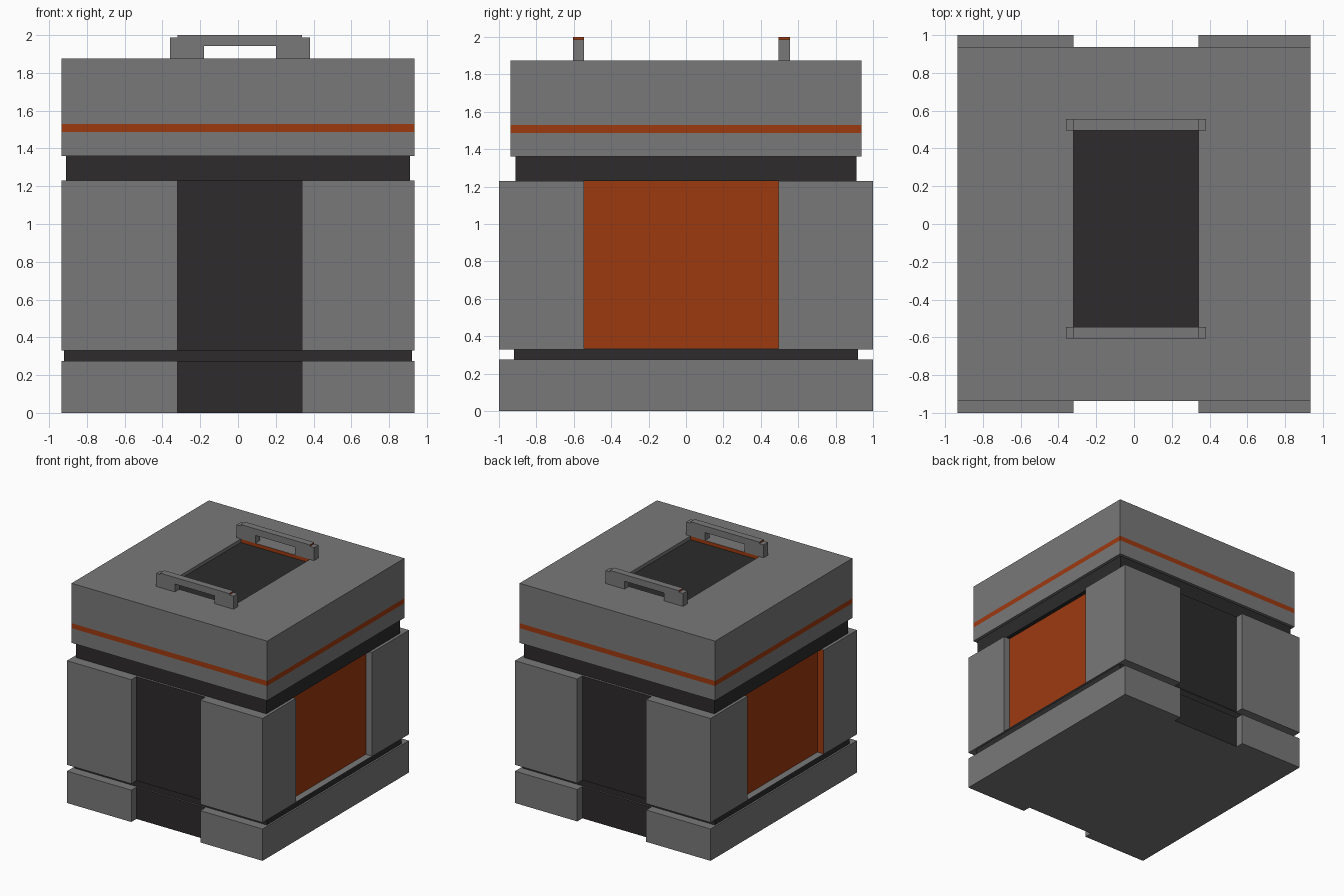
import bpy, bmesh

if "Cube" in bpy.data.objects:
    bpy.data.objects.remove(bpy.data.objects["Cube"])


def material(name, rgb):
    m = bpy.data.materials.new(name)
    m.diffuse_color = (*rgb, 1)
    m.use_nodes = True
    m.node_tree.nodes["Principled BSDF"].inputs["Base Color"].default_value = m.diffuse_color
    return m


MATS = [material("grey", (0.19, 0.19, 0.19)),
        material("charcoal", (0.026, 0.024, 0.025)),
        material("orange", (0.34, 0.042, 0.005))]
GREY, DARK, ORANGE = range(3)


def finish(name, bm):
    bmesh.ops.recalc_face_normals(bm, faces=bm.faces)
    me = bpy.data.meshes.new(name)
    bm.to_mesh(me)
    bm.free()
    for m in MATS:
        me.materials.append(m)
    ob = bpy.data.objects.new(name, me)
    bpy.context.collection.objects.link(ob)
    return ob


def prism(name, pts, lo, hi, axis="z", mat=GREY, walls=None):
    """Extrude an outline along z or y; walls maps edge index -> material."""
    bm = bmesh.new()
    place = (lambda a, b, t: (a, b, t)) if axis == "z" else (lambda a, b, t: (a, t, b))
    rings = [[bm.verts.new(place(a, b, t)) for a, b in pts] for t in (lo, hi)]
    for ring in rings:
        bm.faces.new(ring).material_index = mat
    for i in range(len(pts)):
        j = (i + 1) % len(pts)
        f = bm.faces.new((rings[0][i], rings[0][j], rings[1][j], rings[1][i]))
        f.material_index = (walls or {}).get(i, mat)
    return finish(name, bm)


def rect(x0, x1, y0, y1):
    return [(x0, y0), (x1, y0), (x1, y1), (x0, y1)]


W, D = 0.935, 1.0            # half width and depth of the lower case
XL, XR = -0.32, 0.34         # front and back channel
YL, YR = -0.545, 0.495       # side panels
CY, PX = 0.93, 0.875         # recess floors

front = [(-W, -D), (XL, -D), (XL, -CY), (XR, -CY), (XR, -D), (W, -D)]
back = [(x, -y) for x, y in reversed(front)]

# Base with front and back channel
prism("base", front + back, 0, 0.275, walls={2: DARK, 8: DARK})

# Dark groove between base and body
prism("lower_groove", rect(-0.92, 0.92, -0.92, 0.92), 0.275, 0.33, mat=DARK)

# Body with channels and recessed orange side panels
right = [(W, YL), (PX, YL), (PX, YR), (W, YR)]
left = [(-W, YR), (-PX, YR), (-PX, YL), (-W, YL)]
prism("body", front + right + back + left, 0.33, 1.23,
      walls={2: DARK, 7: ORANGE, 12: DARK, 17: ORANGE, 18: ORANGE})
for side, x0, x1 in (("right", PX, W), ("left", -W, -PX)):
    prism(side + "_panel_ledge", rect(x0, x1, YL, YR), 0.33, 0.334)

# Neck and lid layers
L = 0.9375
prism("neck", rect(-0.91, 0.91, -0.912, 0.912), 1.23, 1.36, mat=DARK)
prism("lid_lower", rect(-W, W, -L, L), 1.36, 1.487)
prism("lid_stripe", rect(-W, W, -L, L), 1.487, 1.53, mat=ORANGE)

# Upper lid with a shallow recess in its top
bm = bmesh.new()
bmesh.ops.create_cube(bm, size=2)
for v in bm.verts:
    v.co = (v.co.x * W, v.co.y * L, 1.875 if v.co.z > 0 else 1.53)
top = max(bm.faces, key=lambda f: f.calc_center_median().z)
bmesh.ops.inset_individual(bm, faces=[top], thickness=0.3)
for v in top.verts:
    v.co = (XR if v.co.x > 0 else XL, YR if v.co.y > 0 else YL, 1.875)
floor = bmesh.ops.extrude_discrete_faces(bm, faces=[top])["faces"][0]
for v in floor.verts:
    v.co.z = 1.845
floor.material_index = DARK
for e in floor.edges:
    for f in e.link_faces:
        if f is not floor and abs(f.calc_center_median().y) > 0.3:
            f.material_index = ORANGE
finish("lid_upper", bm)

# Stepped carrying handles at both ends of the recess
profile = [(-0.36, 1.875), (-0.36, 1.987), (XL, 1.987), (XL, 2.0), (XR, 2.0),
           (XR, 1.987), (0.38, 1.987), (0.38, 1.875), (0.2, 1.875),
           (0.2, 1.943), (-0.18, 1.943), (-0.18, 1.875)]
for side, y0, y1 in (("front", -0.605, YL), ("back", YR, 0.555)):
    prism(side + "_handle", profile, y0, y1, axis="y", walls={2: ORANGE, 4: ORANGE})
